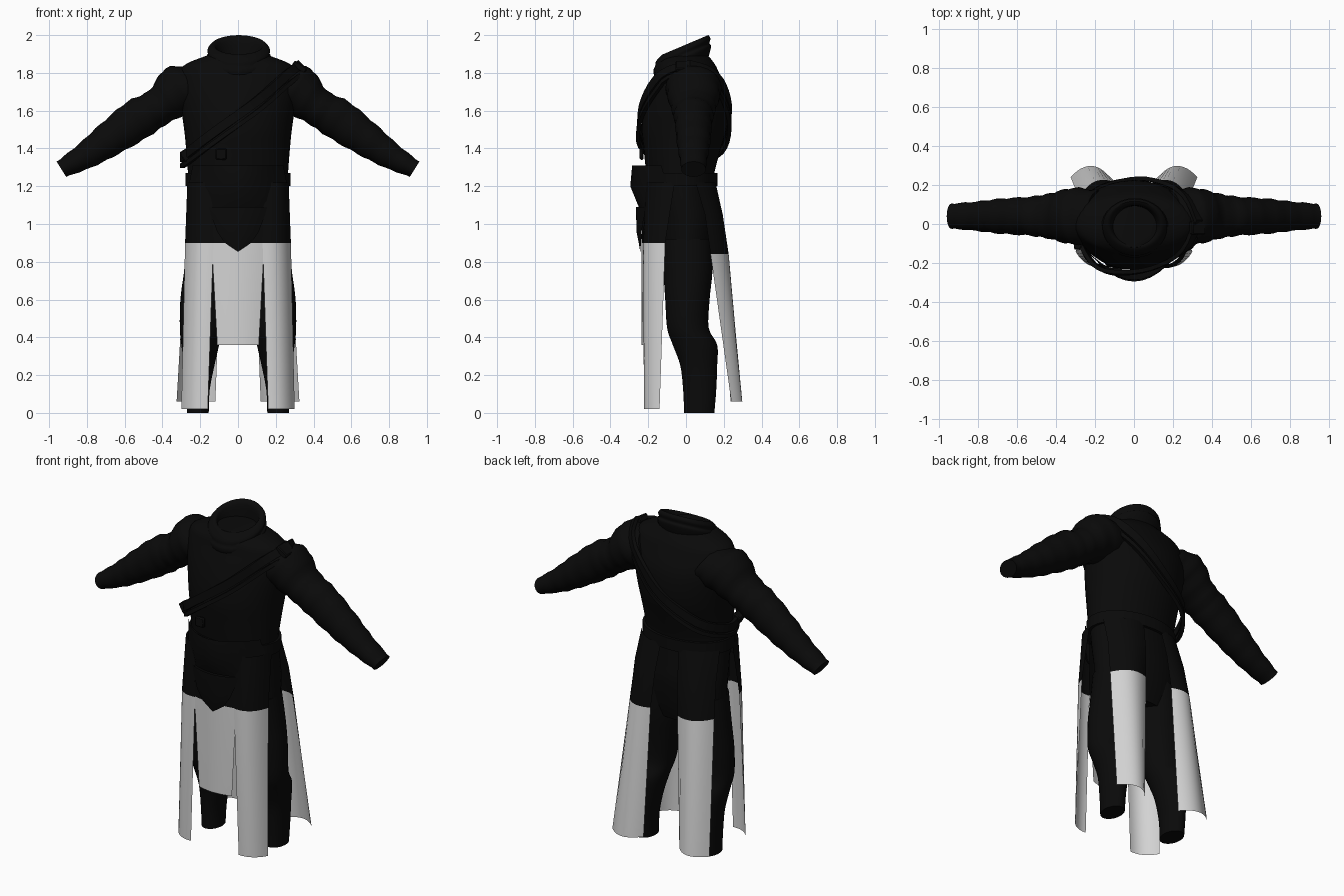
import bpy
import bmesh
from math import sin, cos, pi, radians
from mathutils import Vector

cube = bpy.data.objects.get("Cube")
if cube:
    bpy.data.objects.remove(cube)


def material(name, value):
    m = bpy.data.materials.new(name)
    m.use_nodes = True
    m.diffuse_color = (value, value, value, 1)
    bsdf = m.node_tree.nodes["Principled BSDF"]
    bsdf.inputs["Base Color"].default_value = m.diffuse_color
    bsdf.inputs["Roughness"].default_value = 0.8
    return m


BLACK = material("black cloth", 0.003)
PALE = material("pale grey lining", 0.65)


def finish(name, bm, split=None, normals=True):
    """Turn a bmesh into a smooth object; faces below split become pale."""
    if normals:
        bmesh.ops.recalc_face_normals(bm, faces=bm.faces)
    for f in bm.faces:
        f.smooth = True
        if split and f.calc_center_median().z < split:
            f.material_index = 1
    me = bpy.data.meshes.new(name)
    bm.to_mesh(me)
    bm.free()
    me.materials.append(BLACK)
    me.materials.append(PALE)
    me.set_sharp_from_angle(angle=radians(45))
    ob = bpy.data.objects.new(name, me)
    bpy.context.collection.objects.link(ob)
    return ob


def skin(name, rings, closed=True, loop=False, caps=True, split=None):
    """Bridge a list of point rings with quads."""
    bm = bmesh.new()
    rows = [[bm.verts.new(p) for p in r] for r in rings]
    n = len(rows[0])
    pairs = list(zip(rows, rows[1:])) + ([(rows[-1], rows[0])] if loop else [])
    for a, b in pairs:
        for i in range(n if closed else n - 1):
            j = (i + 1) % n
            bm.faces.new((a[i], a[j], b[j], b[i]))
    if caps and closed and not loop:
        bm.faces.new(rows[0])
        bm.faces.new(rows[-1])
    return finish(name, bm, split)


def ellipse(c, u, v, n=32):
    return [Vector(c) + Vector(u) * cos(2 * pi * i / n) + Vector(v) * sin(2 * pi * i / n)
            for i in range(n)]


def smooth_rows(rows, steps=4):
    """Catmull-Rom interpolation between rows of numbers."""
    out = []
    for i in range(len(rows) - 1):
        p0, p1, p2 = rows[max(i - 1, 0)], rows[i], rows[i + 1]
        p3 = rows[min(i + 2, len(rows) - 1)]
        for k in range(steps):
            t = k / steps
            out.append([b + 0.5 * t * (c - a + t * (2 * a - 5 * b + 4 * c - d
                        + t * (3 * (b - c) + d - a))) for a, b, c, d in zip(p0, p1, p2, p3)])
    return out + [list(rows[-1])]


def body(name, rows):
    """Rows hold height, left x, right x, front y, back y."""
    skin(name, [ellipse(((a + b) / 2, (f + k) / 2, z), ((b - a) / 2, 0, 0), (0, (k - f) / 2, 0))
                for z, a, b, f, k in smooth_rows(rows)])


def panel(name, rows, side=1, split=None, n=12):
    """Curved cloth sheet; each row is a height and three plan points."""
    rings = []
    for z, p, q, r in rows:
        ring = []
        for i in range(n + 1):
            t = i / n
            w = (2 * (t - .5) * (t - 1), 4 * t * (1 - t), 2 * t * (t - .5))
            x, y = (sum(wi * pt[k] for wi, pt in zip(w, (p, q, r))) for k in (0, 1))
            ring.append((side * x, y, z))
        rings.append(ring)
    return skin(name, rings, closed=False, split=split)


def box(name, loc, size, turn=0):
    bm = bmesh.new()
    bmesh.ops.create_cube(bm, size=1)
    bmesh.ops.scale(bm, vec=size, verts=bm.verts)
    ob = finish(name, bm)
    ob.location = loc
    ob.rotation_euler.y = turn
    bev = ob.modifiers.new("Bevel", "BEVEL")
    bev.width = 0.006
    return ob


# Torso and hips
torso = [(1.2, .265, -.2, .15), (1.27, .265, -.21, .15), (1.4, .275, -.225, .185),
         (1.5, .285, -.235, .215), (1.6, .3, -.225, .225), (1.7, .315, -.2, .215),
         (1.8, .31, -.165, .175), (1.85, .27, -.15, .15), (1.9, .14, -.12, .11)]
hips = [(.76, .22, -.1, .12), (.85, .255, -.13, .145), (1.0, .265, -.15, .165),
        (1.1, .265, -.17, .16), (1.22, .262, -.19, .15)]
body("coat_torso", [(z, -w, w, f, b) for z, w, f, b in torso])
body("hips", [(z, -w, w, f, b) for z, w, f, b in hips])

# Tilted cowl collar with a hollow opening
tilt = radians(23)
cowl = [(-.01, 1.83, .14, .14), (-.02, 1.85, .165, .16), (-.02, 1.88, .172, .166),
        (-.02, 1.895, .162, .156), (-.015, 1.92, .166, .157), (-.008, 1.942, .15, .14),
        (-.003, 1.948, .135, .127), (-.005, 1.93, .12, .11), (0, 1.85, .1, .1)]
skin("cowl_collar", [ellipse((.004, y, z), (a, 0, 0), (0, b * cos(tilt), b * sin(tilt)))
                     for y, z, a, b in smooth_rows(cowl, 3)])

# Sleeves with soft wrinkles, and trouser legs
arm = [(.18, 1.73, .12, .13), (.31, 1.71, .135, .145), (.42, 1.62, .1, .118),
       (.53, 1.555, .108, .1), (.68, 1.45, .092, .09), (.81, 1.36, .07, .075),
       (.935, 1.29, .047, .064)]
leg = [(0, .155, .27, -.01, .15), (.12, .15, .275, -.015, .16), (.25, .125, .285, -.03, .165),
       (.36, .1, .3, -.07, .165), (.45, .08, .308, -.1, .12), (.6, .05, .305, -.11, .125),
       (.75, .02, .285, -.12, .14), (.92, 0, .26, -.13, .14)]
for label, s in (("left", 1), ("right", -1)):
    rings = []
    for i, (x, z, h, d) in enumerate(smooth_rows(arm, 5)):
        k = 1 + .035 * sin(i * 1.9)
        rings.append(ellipse((s * x, .04, z), (s * h * k * .53, 0, h * k * .85), (0, d * k, 0), 24))
    skin(label + "_sleeve", rings)
    body(label + "_trouser_leg", [(z, *sorted((s * a, s * b)), f, k) for z, a, b, f, k in leg])

    # Long front and back coat tails
    panel(label + "_front_tail", [
        (1.22, (.14, -.215), (.23, -.17), (.268, -.06)),
        (.9, (.13, -.225), (.225, -.205), (.28, -.11)),
        (.02, (.16, -.222), (.24, -.205), (.3, -.14))], s, .9)
    panel(label + "_back_tail", [
        (1.22, (.06, .155), (.17, .135), (.262, .05)),
        (1.05, (.075, .19), (.185, .18), (.272, .1)),
        (.84, (.09, .21), (.2, .218), (.28, .13)),
        (.06, (.12, .235), (.22, .298), (.325, .24))], s, .84)

# Shorter middle tail, waist sash and pointed apron
panel("middle_front_tail", [
    (1.22, (-.15, -.2), (0, -.23), (.15, -.2)),
    (.9, (-.14, -.218), (0, -.235), (.14, -.218)),
    (.36, (-.11, -.215), (0, -.235), (.11, -.215))], 1, .9)
panel("waist_sash", [
    (1.31, (-.24, -.13), (0, -.285), (.24, -.13)),
    (1.2, (-.262, -.1), (0, -.295), (.262, -.1)),
    (1.09, (-.24, -.15), (0, -.25), (.24, -.15))])
panel("pointed_apron", [
    (1.09, (-.16, -.215), (0, -.265), (.16, -.215)),
    (.96, (-.11, -.235), (0, -.262), (.11, -.235)),
    (.9, (-.07, -.238), (0, -.25), (.07, -.238)),
    (.855, (-.004, -.242), (0, -.243), (.004, -.242))])

# Belt
belt = [(1.2, .262), (1.2, .278), (1.27, .278), (1.27, .262)]
skin("belt", [ellipse((0, -.025, z), (w, 0, 0), (0, w - .085, 0)) for z, w in belt],
     loop=True)

# Paired shoulder straps running from left shoulder to right hip
path = [(.33, .02, 1.845), (.26, -.13, 1.79), (.1, -.225, 1.65), (-.08, -.25, 1.52),
        (-.2, -.215, 1.43), (-.285, -.08, 1.36), (-.29, .04, 1.36), (-.2, .175, 1.42),
        (0, .232, 1.55), (.15, .212, 1.69), (.27, .14, 1.8), (.33, .02, 1.845)]
line = [Vector(p) for p in smooth_rows(path, 4)][:-1]
for name, lift, width in (("wide_shoulder_strap", 0, .024), ("thin_shoulder_strap", .045, .011)):
    rings = []
    for i, p in enumerate(line):
        along = (line[(i + 1) % len(line)] - line[i - 1]).normalized()
        out = Vector((p.x * .6, p.y, max(0, p.z - 1.75) * 2)).normalized()
        across = along.cross(out).normalized()
        if across.z < 0:
            across = -across
        c = p - across * lift
        rings.append([c + across * a * width + out * b
                      for a, b in ((-1, -.012), (1, -.012), (1, .009), (-1, .009))])
    skin(name, rings, loop=True)

# Strap fittings
box("shoulder_buckle", (.325, -.02, 1.83), (.08, .07, .035), radians(32))
box("hip_strap_clasp", (-.275, -.1, 1.365), (.05, .06, .06), radians(-30))
box("chest_clasp", (-.09, -.235, 1.37), (.06, .02, .06))
